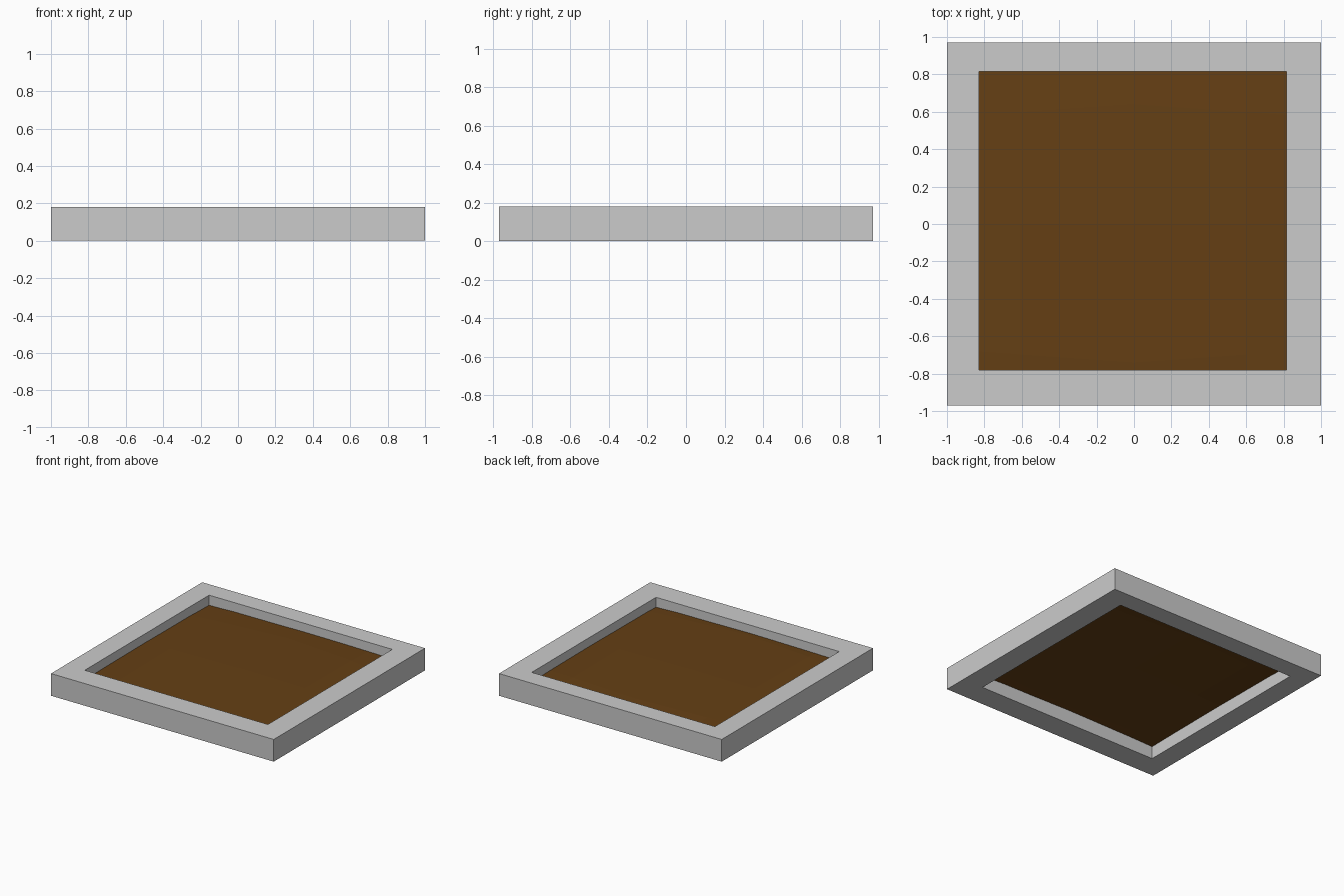
import bpy, bmesh
from mathutils import Vector

if "Cube" in bpy.data.objects:
    bpy.data.objects.remove(bpy.data.objects["Cube"])


def make_object(name, bm):
    bmesh.ops.recalc_face_normals(bm, faces=bm.faces)
    mesh = bpy.data.meshes.new(name)
    bm.to_mesh(mesh)
    bm.free()
    obj = bpy.data.objects.new(name, mesh)
    bpy.context.collection.objects.link(obj)
    return obj


def rectangle(x0, x1, y0, y1):
    return [(x0, y0), (x1, y0), (x1, y1), (x0, y1)]


# Frame: square border with a slightly off-centre opening
HEIGHT = 0.18
outer = rectangle(-1.0, 1.0, -0.97, 0.97)
inner = rectangle(-0.83, 0.815, -0.78, 0.815)
bm = bmesh.new()
loops = [[bm.verts.new((x, y, z)) for x, y in ring]
         for ring, z in ((outer, 0), (outer, HEIGHT), (inner, HEIGHT), (inner, 0))]
for a, b in zip(loops, loops[1:] + loops[:1]):
    for i in range(4):
        j = (i + 1) % 4
        bm.faces.new((a[i], a[j], b[j], b[i]))
make_object("planter_frame", bm)

# Soil: thin, gently mounded sheet whose edges tuck into the frame
xs = [-0.93, -0.61, 0.0, 0.60, 0.93]
ys = [-0.90, -0.67, 0.0, 0.57, 0.93]
bm = bmesh.new()
grid = []
for j, y in enumerate(ys):
    row = []
    for i, x in enumerate(xs):
        mound = (1 - abs(x) ** 2) * (1 - abs(y) ** 2)
        bow = 0.07 * (1 - abs(x)) if j in (1, 3) else 0.0
        row.append(bm.verts.new(Vector((x, y + (bow if y > 0 else -bow),
                                        0.09 + 0.035 * mound ** 0.5))))
    grid.append(row)
for j in range(4):
    for i in range(4):
        bm.faces.new((grid[j][i], grid[j][i + 1], grid[j + 1][i + 1], grid[j + 1][i]))
soil = make_object("soil", bm)
if soil.data.polygons[0].normal.z < 0:
    soil.data.flip_normals()

brown = bpy.data.materials.new("soil_brown")
brown.diffuse_color = (0.13, 0.05, 0.007, 1)
brown.use_nodes = True
brown.node_tree.nodes["Principled BSDF"].inputs["Base Color"].default_value = brown.diffuse_color
soil.data.materials.append(brown)
